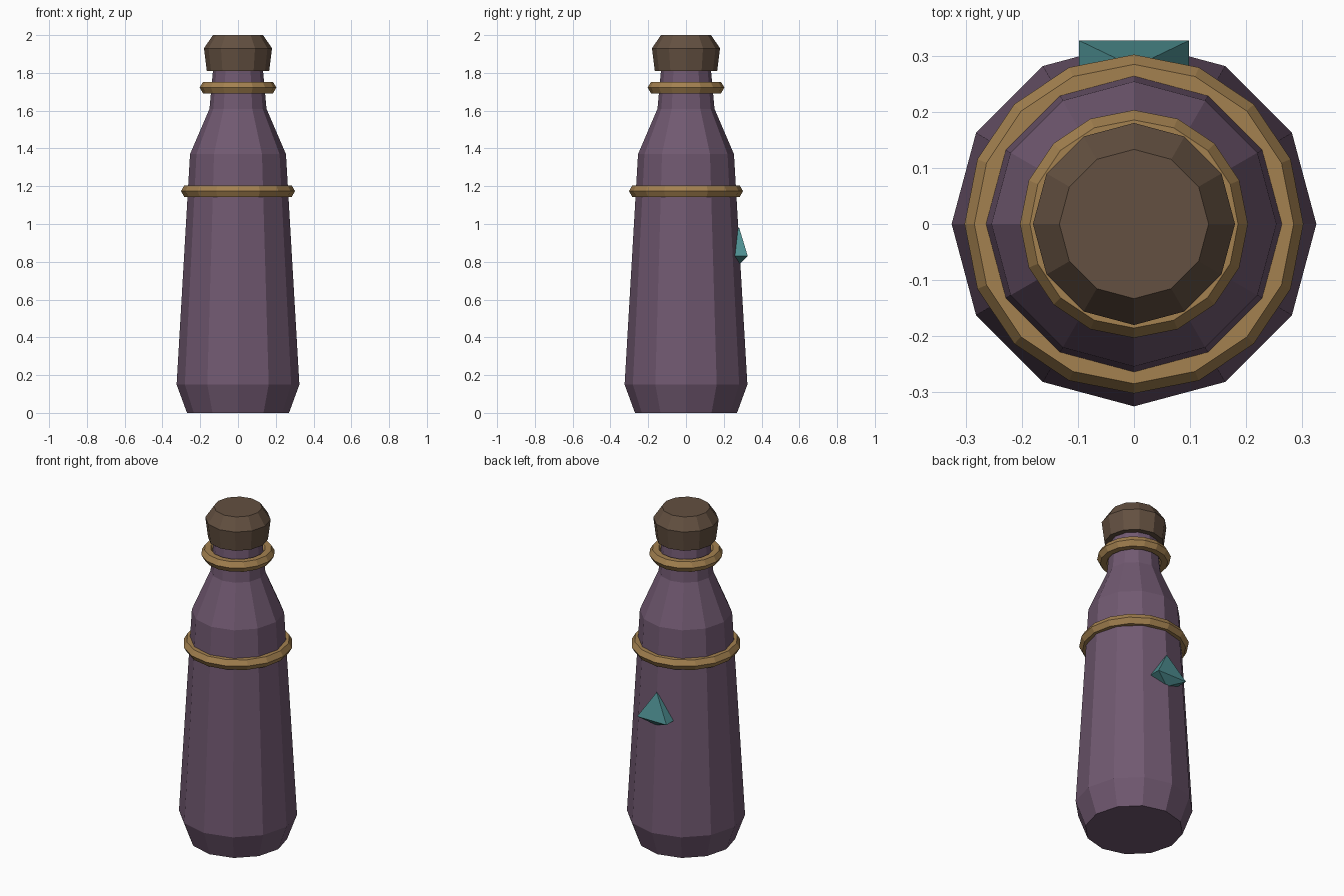
import bpy
import bmesh
import math

old = bpy.data.objects.get("Cube")
if old:
    bpy.data.objects.remove(old, do_unlink=True)


def material(name, rgb):
    m = bpy.data.materials.new(name)
    m.use_nodes = True
    m.diffuse_color = (*rgb, 1)
    m.node_tree.nodes["Principled BSDF"].inputs["Base Color"].default_value = (*rgb, 1)
    return m


purple = material("purple glass", (0.165, 0.1, 0.165))
brown = material("brown cork", (0.125, 0.08, 0.052))
gold = material("dull gold", (0.37, 0.22, 0.08))
teal = material("teal gem", (0.075, 0.27, 0.28))


def finish(name, bm, mat):
    bmesh.ops.recalc_face_normals(bm, faces=bm.faces)
    mesh = bpy.data.meshes.new(name)
    bm.to_mesh(mesh)
    bm.free()
    mesh.materials.append(mat)
    obj = bpy.data.objects.new(name, mesh)
    bpy.context.collection.objects.link(obj)
    return obj


def lathe(name, profile, sides, mat, closed=False):
    """Spin (radius, height) points; closed joins last to first, otherwise ends are capped."""
    bm = bmesh.new()
    rings = []
    for r, z in profile:
        angles = [math.tau * i / sides for i in range(sides)]
        rings.append([bm.verts.new((r * math.cos(a), r * math.sin(a), z)) for a in angles])
    pairs = list(zip(rings, rings[1:]))
    if closed:
        pairs.append((rings[-1], rings[0]))
    else:
        bm.faces.new(rings[0])
        bm.faces.new(rings[-1])
    for low, high in pairs:
        for i in range(sides):
            j = (i + 1) % sides
            bm.faces.new((low[i], low[j], high[j], high[i]))
    return finish(name, bm, mat)


def band(name, radius, z, tube=0.035):
    section = [(radius + tube * math.cos(math.tau * k / 6),
                z + tube * math.sin(math.tau * k / 6)) for k in range(6)]
    return lathe(name, section, 16, gold, closed=True)


# Bottle and stopper
lathe("bottle_body", [(0.27, 0), (0.325, 0.15), (0.254, 1.37), (0.151, 1.61), (0.131, 1.83)], 12, purple)
lathe("cork_stopper", [(0.165, 1.81), (0.18, 1.93), (0.133, 2.0)], 12, brown)

# Metal bands
band("shoulder_band", 0.267, 1.174)
band("neck_band", 0.168, 1.722)

# Gem on the back: a flattened double pyramid
bm = bmesh.new()
cx, dy, y = 0.098, 0.047, 0.28
base = [bm.verts.new((sx * cx, y + sy * dy, 0.83)) for sx, sy in ((-1, -1), (1, -1), (1, 1), (-1, 1))]
for tip_z in (0.985, 0.785):
    tip = bm.verts.new((0, y, tip_z))
    for i in range(4):
        bm.faces.new((base[i], base[(i + 1) % 4], tip))
finish("back_gem", bm, teal)
